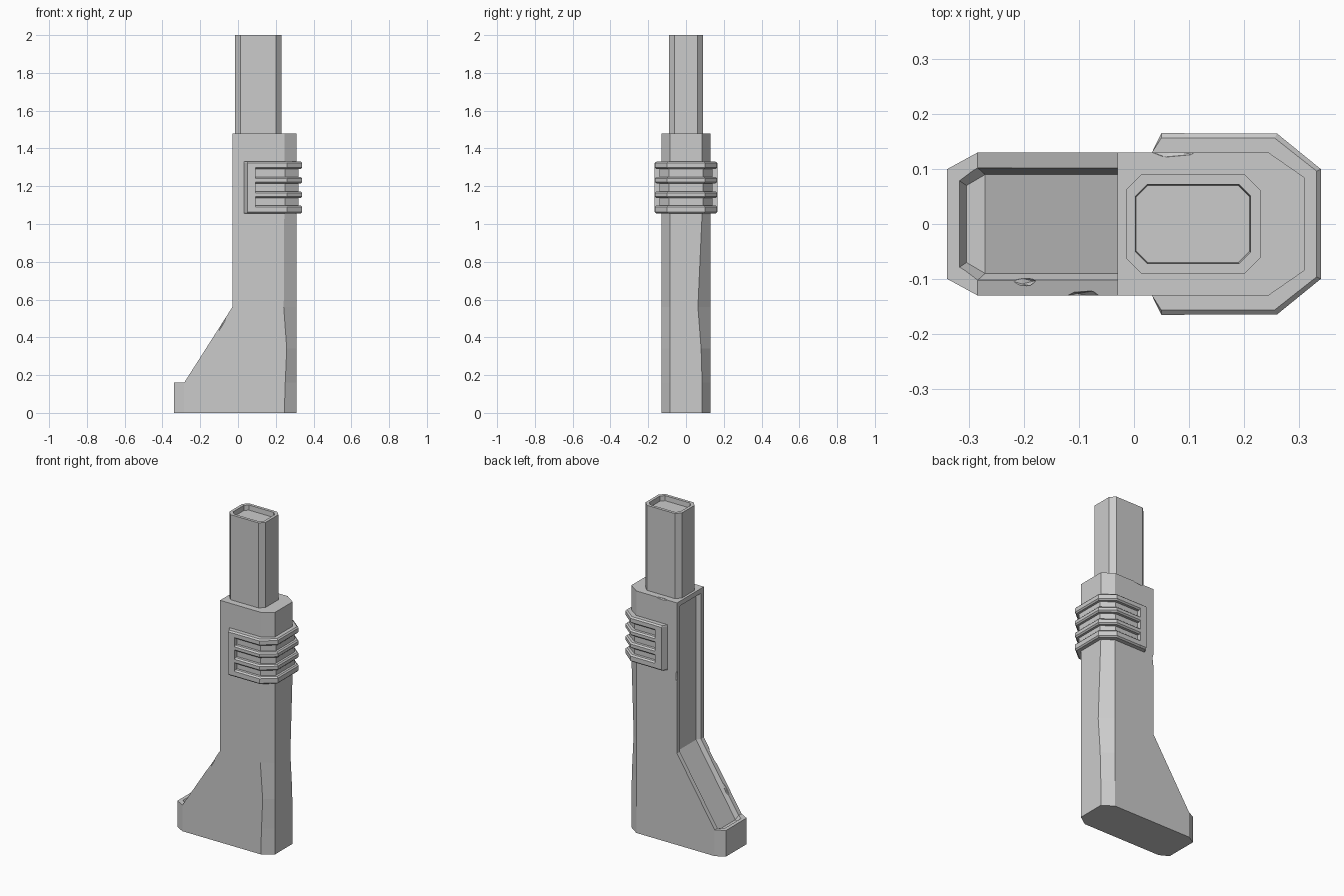
import bpy, bmesh
from mathutils import Matrix, Vector

if "Cube" in bpy.data.objects:
    bpy.data.objects.remove(bpy.data.objects["Cube"])


def loft(name, rings):
    """Solid through a stack of equal-length point rings, capped at both ends."""
    bm = bmesh.new()
    vs = [[bm.verts.new(p) for p in r] for r in rings]
    n = len(rings[0])
    for a, b in zip(vs, vs[1:]):
        for i in range(n):
            j = (i + 1) % n
            bm.faces.new((a[i], a[j], b[j], b[i]))
    bm.faces.new(vs[0][::-1])
    bm.faces.new(vs[-1])
    bmesh.ops.remove_doubles(bm, verts=bm.verts, dist=1e-5)
    return finish(name, bm)


def finish(name, bm):
    bmesh.ops.recalc_face_normals(bm, faces=bm.faces)
    me = bpy.data.meshes.new(name)
    bm.to_mesh(me)
    bm.free()
    ob = bpy.data.objects.new(name, me)
    bpy.context.collection.objects.link(ob)
    return ob


def cut(ob, cutter):
    m = ob.modifiers.new("cut", 'BOOLEAN')
    m.operation, m.solver, m.object = 'DIFFERENCE', 'EXACT', cutter
    bpy.context.view_layer.objects.active = ob
    bpy.ops.object.modifier_apply(modifier=m.name)
    bpy.data.objects.remove(cutter)


def chip(loc, size, tilt=0):
    bm = bmesh.new()
    bmesh.ops.create_icosphere(bm, subdivisions=1, radius=1)
    mat = Matrix.Translation(loc) @ Matrix.Rotation(tilt, 4, 'Y') @ Matrix.Diagonal(Vector((*size, 1)))
    bmesh.ops.transform(bm, matrix=mat, verts=bm.verts)
    return finish("chip_cutter", bm)


# Main body: chamfered front edges slightly worn, back flaring into a foot
def body_ring(z, x_out, x_in, y_out, cham_x=0.245, cham_y=0.085):
    return [(x_out, -y_out, z), (x_in, -0.13, z), (cham_x, -0.13, z), (0.31, -0.085, z),
            (0.31, cham_y, z), (0.245, 0.13, z), (x_in, 0.13, z), (x_out, y_out, z)]


body = loft("body", [
    body_ring(0, -0.34, -0.285, 0.10),
    body_ring(0.16, -0.34, -0.285, 0.10, 0.25),
    body_ring(0.16, -0.285, -0.285, 0.13, 0.25),
    body_ring(0.34, -0.17, -0.17, 0.13, 0.258, 0.08),
    body_ring(0.56, -0.03, -0.03, 0.13, 0.242, 0.063),
    body_ring(1.05, -0.03, -0.03, 0.13),
    body_ring(1.48, -0.03, -0.03, 0.13)])

# Tapered recess following the back, the slope and the foot top
path = [((-0.04, 1.455), (-0.005, 1.44), 0.107, 0.09),
        ((-0.04, 0.563), (-0.005, 0.553), 0.107, 0.09),
        ((-0.290, 0.17), (-0.271, 0.135), 0.107, 0.09),
        ((-0.323, 0.17), (-0.305, 0.135), 0.082, 0.07)]
cut(body, loft("recess_cutter", [
    [(o[0], -wo, o[1]), (o[0], wo, o[1]), (i[0], wi, i[1]), (i[0], -wi, i[1])]
    for o, i, wo, wi in path]))

# Small wear chips on the edges
for loc, size, tilt in [((-0.095, -0.134, 0.463), (0.014, 0.014, 0.07), 0.567),
                        ((-0.20, -0.104, 0.295), (0.01, 0.01, 0.04), 0.567),
                        ((-0.034, 0.134, 1.03), (0.014, 0.012, 0.05), 0),
                        ((0.07, 0.134, 1.484), (0.05, 0.014, 0.014), 0)]:
    cut(body, chip(loc, size, tilt))


# Neck: eight-sided post with a shallow hollow at the top
def neck_ring(z, d):
    x0, x1, y, c = -0.015 + d, 0.23 - d, 0.09 - d, 0.028 - d * 0.4
    return [(x0 + c, -y, z), (x1 - c, -y, z), (x1, -y + c, z), (x1, y - c, z),
            (x1 - c, y, z), (x0 + c, y, z), (x0, y - c, z), (x0, -y + c, z)]


loft("neck", [neck_ring(1.46, 0), neck_ring(2, 0), neck_ring(2, 0.018), neck_ring(1.97, 0.02)])


# Grip band: four ribs wrapping round the front, joined by a pad on each side
def rib_ring(z, t):
    w, cx, x, y = 0.13 + 0.035 * t, 0.245 + 0.015 * t, 0.31 + 0.03 * t, 0.085 + 0.015 * t
    return [(0.06, -w, z), (cx, -w, z), (x, -y, z), (x, y, z), (cx, w, z), (0.06, w, z)]


rings = []
for z0, z1 in [(1.055, 1.099), (1.137, 1.173), (1.215, 1.249), (1.29, 1.33)]:
    rings += [rib_ring(z0, 0.3), rib_ring(z0, 0.75), rib_ring(z0 + 0.008, 1),
              rib_ring(z1 - 0.008, 1), rib_ring(z1, 0.75), rib_ring(z1, 0.3)]
loft("grip_ribs", rings)

for side, s in (("left", 1), ("right", -1)):
    def pad_ring(z, w):
        return [(0.033, s * 0.125, z), (0.033, s * 0.131, z), (0.05, s * w, z),
                (0.092, s * w, z), (0.092, s * 0.125, z)]
    loft("grip_pad_" + side, [pad_ring(1.055, 0.157), pad_ring(1.063, 0.166),
                              pad_ring(1.322, 0.166), pad_ring(1.33, 0.157)])
